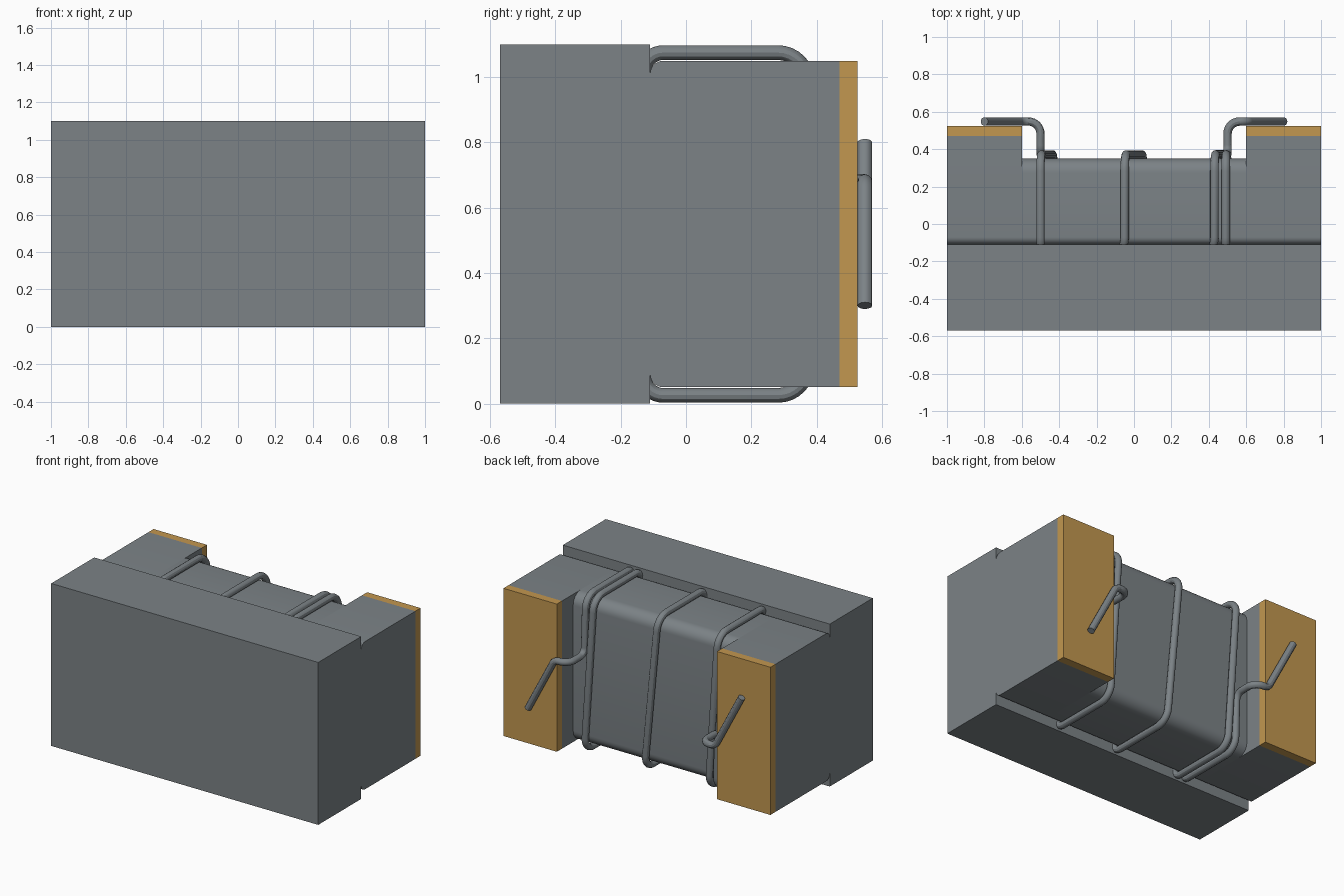
import bpy
import bmesh
from mathutils import Vector

cube = bpy.data.objects.get("Cube")
if cube:
    bpy.data.objects.remove(cube, do_unlink=True)


def material(name, rgb):
    m = bpy.data.materials.new(name)
    m.use_nodes = True
    m.diffuse_color = (*rgb, 1)
    m.node_tree.nodes["Principled BSDF"].inputs["Base Color"].default_value = (*rgb, 1)
    return m


GREY = material("grey", (0.2, 0.225, 0.24))
GOLD = material("gold", (0.54, 0.31, 0.08))
H = 1.1  # overall height


def round_corner(a, p, b, r, steps=8):
    """Points of a rounded corner at p, starting r before it and ending r after it."""
    s, e = p + (a - p).normalized() * r, p + (b - p).normalized() * r
    c, d = s.lerp(p, 0.552), e.lerp(p, 0.552)
    pts = []
    for i in range(steps + 1):
        t = i / steps
        u = 1 - t
        pts.append(s * u**3 + c * (3 * u * u * t) + d * (3 * u * t * t) + e * t**3)
    return pts


def smooth(ob):
    bpy.ops.object.select_all(action="DESELECT")
    ob.select_set(True)
    bpy.context.view_layer.objects.active = ob
    if ob.type == "CURVE":
        bpy.ops.object.convert(target="MESH")
    bpy.ops.object.shade_smooth_by_angle()


def bar(name, x0, x1, y0, y1, z0, z1, mat, front_r=0, back_r=0):
    """Block along x whose front and back long edges may be rounded."""
    corners = [(y0, z0, front_r), (y1, z0, back_r), (y1, z1, back_r), (y0, z1, front_r)]
    pos = [Vector((x0, y, z)) for y, z, r in corners]
    pts = []
    for i, (y, z, r) in enumerate(corners):
        pts += round_corner(pos[i - 1], pos[i], pos[(i + 1) % 4], r) if r else [pos[i]]
    bm = bmesh.new()
    face = bm.faces.new([bm.verts.new(p) for p in pts])
    new = bmesh.ops.extrude_face_region(bm, geom=[face])["geom"]
    bmesh.ops.translate(bm, vec=(x1 - x0, 0, 0),
                        verts=[v for v in new if isinstance(v, bmesh.types.BMVert)])
    bmesh.ops.recalc_face_normals(bm, faces=bm.faces)
    me = bpy.data.meshes.new(name)
    bm.to_mesh(me)
    bm.free()
    me.materials.append(mat)
    ob = bpy.data.objects.new(name, me)
    bpy.context.collection.objects.link(ob)
    smooth(ob)


# Front plate, winding core, end flanges and their contact pads
bar("front_plate", -1, 1, -0.57, -0.11, 0, H, GREY)
bar("core", -0.6, 0.6, -0.11, 0.35, 0.05, 1.05, GREY, 0.04, 0.075)
for side, x0, x1 in (("left", 0.6, 1), ("right", -1, -0.6)):
    bar(side + "_flange", x0, x1, -0.11, 0.47, 0.05, 1.05, GREY, 0.04)
    bar(side + "_contact_pad", x0, x1, 0.47, 0.525, 0.05, 1.05, GOLD)

# Wire: half of the winding as (x, y, z, corner radius); the rest is its half turn about y
F, B, PAD = -0.13, 0.372, 0.548
LO, HI = 0.025, H - 0.025
half = [
    (0.8, PAD, 0.3, 0), (0.6, PAD, 0.68, 0.03), (0.5, PAD, 0.68, 0.065), (0.5, B, 0.68, 0.05),
    (0.49, B, HI, 0.09), (0.49, F, HI, 0.06), (0.5, F, LO, 0.06), (0.5, B, LO, 0.09),
    (0.43, B, HI, 0.09), (0.43, F, HI, 0.06), (0.05, F, LO, 0.06), (0.05, B, LO, 0.09),
]
path = half + [(-x, y, H - z, r) for x, y, z, r in reversed(half)]
pos = [Vector(p[:3]) for p in path]
pts = [pos[0]]
for i in range(1, len(path) - 1):
    pts += round_corner(pos[i - 1], pos[i], pos[i + 1], path[i][3])
pts.append(pos[-1])

curve = bpy.data.curves.new("wire_winding", "CURVE")
curve.dimensions = "3D"
curve.bevel_depth = 0.0225
curve.bevel_resolution = 4
curve.use_fill_caps = True
spline = curve.splines.new("POLY")
spline.points.add(len(pts) - 1)
for sp, p in zip(spline.points, pts):
    sp.co = (*p, 1)
curve.materials.append(GREY)
wire = bpy.data.objects.new("wire_winding", curve)
bpy.context.collection.objects.link(wire)
smooth(wire)
